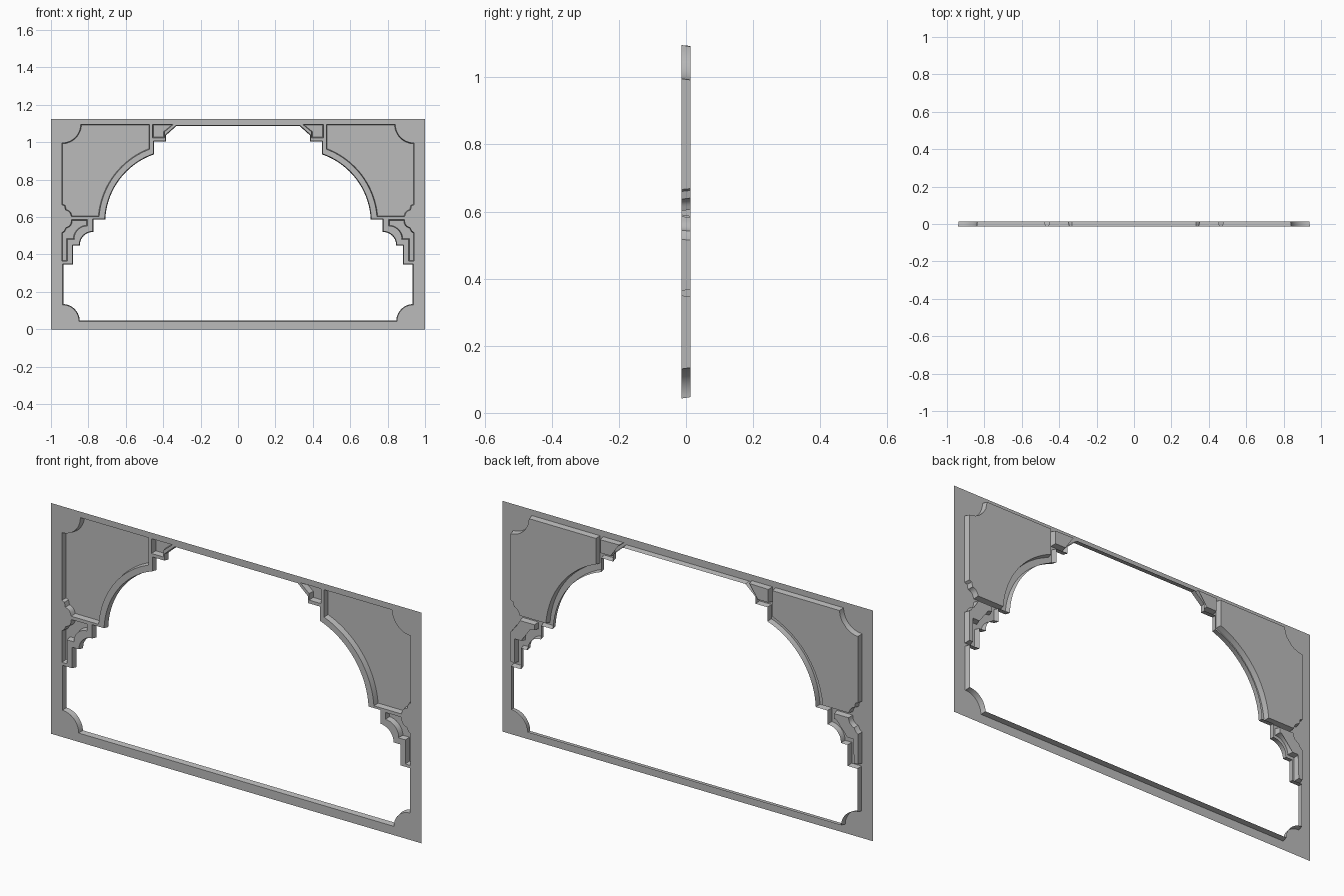
import bpy, bmesh, math
from mathutils import Vector

if "Cube" in bpy.data.objects:
    bpy.data.objects.remove(bpy.data.objects["Cube"])

FRONT, BACK, DRAFT = -0.0135, 0.0135, 0.004

mat = bpy.data.materials.new("grey_plaster")
mat.diffuse_color = (0.5, 0.5, 0.5, 1)
mat.use_nodes = True
mat.node_tree.nodes["Principled BSDF"].inputs["Base Color"].default_value = mat.diffuse_color


def arc(cx, cz, r, a0, a1, n=12):
    """Points along a circular arc, angles in degrees."""
    out = []
    for i in range(n + 1):
        a = math.radians(a0 + (a1 - a0) * i / n)
        out.append((cx + r * math.cos(a), cz + r * math.sin(a)))
    return out


def arch(r, start, end, n=24):
    """Big spandrel arch, from a start height to an end x."""
    cx, cz = -0.324, 0.57
    a0 = 180 - math.degrees(math.asin((start - cz) / r))
    a1 = math.degrees(math.acos((end - cx) / r))
    return arc(cx, cz, r, a0, a1, n)


def mirrored(pts):
    return [(-x, z) for x, z in reversed(pts)]


def ccw(pts):
    area = sum(a[0] * b[1] - b[0] * a[1] for a, b in zip(pts, pts[1:] + pts[:1]))
    return pts if area > 0 else pts[::-1]


def inset(pts, d):
    """Mitred inward offset of a counter-clockwise loop."""
    out = []
    for i, p in enumerate(pts):
        p = Vector(p)
        e0 = (p - Vector(pts[i - 1])).normalized()
        e1 = (Vector(pts[(i + 1) % len(pts)]) - p).normalized()
        n0, n1 = Vector((-e0.y, e0.x)), Vector((-e1.y, e1.x))
        out.append(p + (n0 + n1) * (d / max(0.4, 1 + n0.dot(n1))))
    return out


def finish(bm, name, smooth=True):
    me = bpy.data.meshes.new(name)
    bm.to_mesh(me)
    bm.free()
    me.materials.append(mat)
    ob = bpy.data.objects.new(name, me)
    bpy.context.collection.objects.link(ob)
    if smooth:
        bpy.ops.object.select_all(action='DESELECT')
        ob.select_set(True)
        bpy.context.view_layer.objects.active = ob
        bpy.ops.object.shade_smooth_by_angle(angle=math.radians(25))


def recess(name, pts, floor):
    """Tapered walls running back from the front sheet, with an optional floor."""
    bm = bmesh.new()
    f = [bm.verts.new((x, FRONT, z)) for x, z in pts]
    b = [bm.verts.new((x, BACK, z)) for x, z in inset(pts, DRAFT)]
    for i in range(len(f)):
        j = (i + 1) % len(f)
        bm.faces.new((f[i], f[j], b[j], b[i]))
    if floor:
        face = bm.faces.new(b)
        bmesh.ops.triangulate(bm, faces=[face])
    finish(bm, name)


# Central opening, left half from bottom to top
half = (arc(-0.938, 0.043, 0.088, 0, 90)
        + [(-0.938, 0.35), (-0.885, 0.35), (-0.885, 0.452)]
        + arc(-0.777, 0.452, 0.072, 180, 90, 10)
        + [(-0.777, 0.591)]
        + arch(0.39, 0.591, -0.452)
        + [(-0.452, 1.008), (-0.388, 1.008), (-0.388, 1.04), (-0.332, 1.09)])
opening = ccw(half + mirrored(half))

# Sunk panels on the left side
spandrel = (arc(-0.941, 1.096, 0.1, 270, 360)
            + [(-0.473, 1.096)]
            + arch(0.42, 0.602, -0.473)[::-1]
            + [(-0.89, 0.602)]
            + arc(-0.925, 0.605, 0.032, 15, 85, 6)
            + [(-0.927, 0.66), (-0.941, 0.666)])
bracket = ([(-0.941, 0.364), (-0.912, 0.364), (-0.912, 0.481), (-0.874, 0.481)]
           + arc(-0.805, 0.481, 0.072, 175, 90, 8)
           + [(-0.805, 0.586), (-0.89, 0.586)]
           + arc(-0.925, 0.578, 0.034, 0, -80, 6)
           + [(-0.93, 0.525), (-0.941, 0.517)])
corner = [(-0.457, 1.096), (-0.345, 1.096), (-0.393, 1.056),
          (-0.393, 1.024), (-0.457, 1.024)]

loops = [opening]
recess("opening_reveal", opening, False)
for label, pts in (("spandrel_panel", spandrel), ("bracket_panel", bracket),
                   ("corner_panel", corner)):
    for side, p in (("left", pts), ("right", mirrored(pts))):
        p = ccw(p)
        loops.append(p)
        recess(label + "_" + side, p, True)

# Flat front sheet pierced by the opening and panels
bm = bmesh.new()
outer = [(-1, 0), (1, 0), (1, 1.125), (-1, 1.125)]
edges = []
for loop in [outer] + loops:
    vs = [bm.verts.new((x, FRONT, z)) for x, z in loop]
    edges += [bm.edges.new((vs[i - 1], vs[i])) for i in range(len(vs))]
bmesh.ops.triangle_fill(bm, use_beauty=True, use_dissolve=False, edges=edges,
                        normal=(0, -1, 0))
bm.normal_update()
for f in bm.faces:
    if f.normal.y > 0:
        f.normal_flip()
finish(bm, "front_frame", False)
